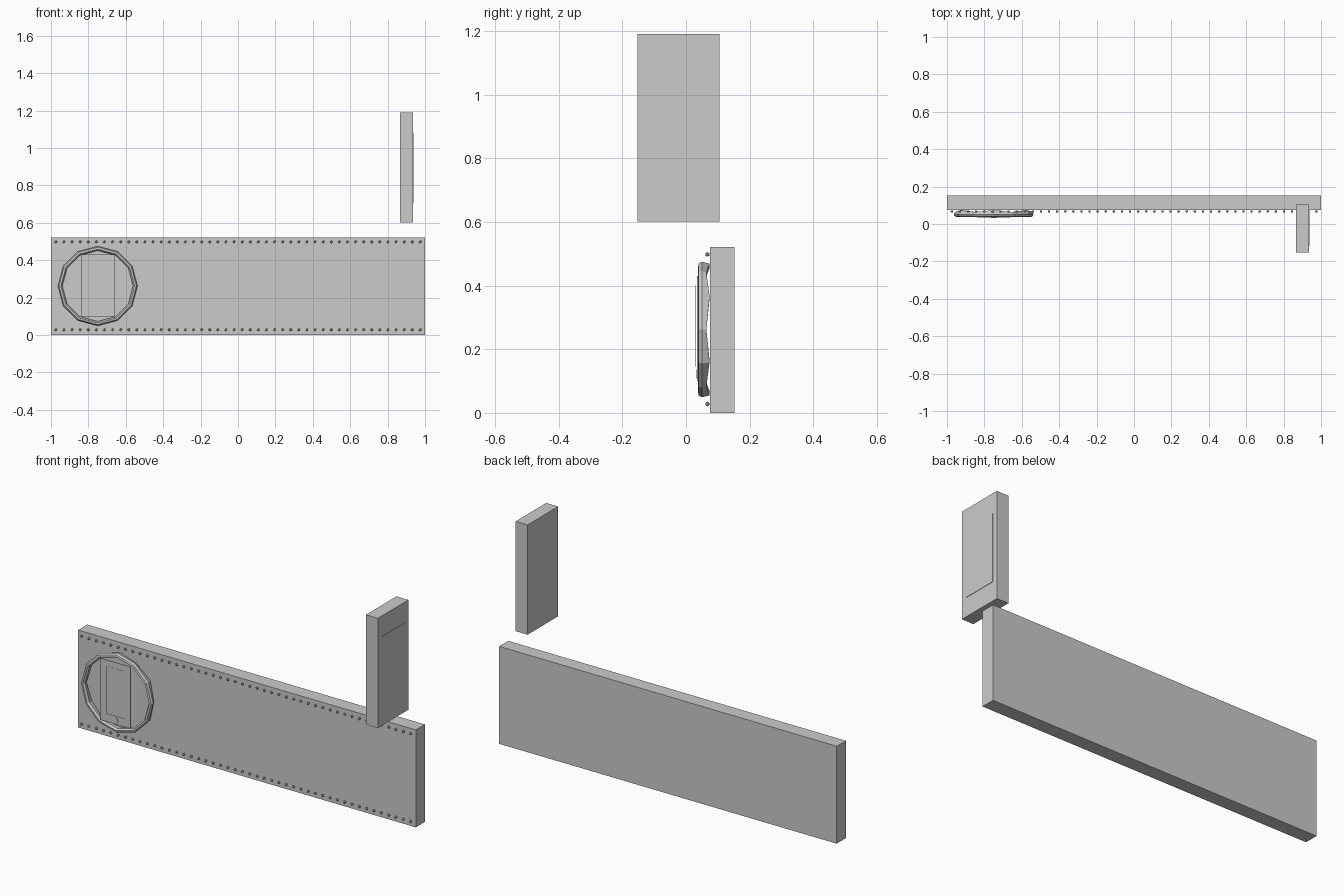
import bpy, bmesh, math
from mathutils import Matrix

if "Cube" in bpy.data.objects:
    bpy.data.objects.remove(bpy.data.objects["Cube"])


def finish(name, bm):
    bmesh.ops.recalc_face_normals(bm, faces=bm.faces)
    mesh = bpy.data.meshes.new(name)
    bm.to_mesh(mesh)
    bm.free()
    obj = bpy.data.objects.new(name, mesh)
    bpy.context.collection.objects.link(obj)
    return obj


def box(name, x, y, z):
    bm = bmesh.new()
    size = [b - a for a, b in (x, y, z)]
    mid = [(a + b) / 2 for a, b in (x, y, z)]
    bmesh.ops.create_cube(bm, size=1, matrix=Matrix.Translation(mid) @ Matrix.Diagonal((*size, 1)))
    return finish(name, bm)


# Long sign board and the projecting side sign with its thin face panel
box("sign_board", (-1, 1), (0.076, 0.153), (0, 0.522))
box("blade_sign", (0.865, 0.936), (-0.153, 0.105), (0.602, 1.19))
box("blade_sign_face", (0.936, 0.938), (-0.12, 0.075), (0.706, 1.08))

# Rows of small lamps along the top and bottom edges
bm = bmesh.new()
COUNT = 46
for z in (0.028, 0.498):
    for i in range(COUNT):
        x = -0.974 + 1.949 * i / (COUNT - 1)
        bmesh.ops.create_icosphere(bm, subdivisions=1, radius=0.0075,
                                   matrix=Matrix.Translation((x, 0.067, z)))
finish("edge_lamps", bm)

# Twelve-sided ring with an uneven back edge
CX, CZ, SIDES = -0.75, 0.262, 12
bm = bmesh.new()
loops = []
for i in range(SIDES):
    a = 2 * math.pi * i / SIDES
    back = 0.074 if i % 2 else 0.064
    section = [(0.213, 0.050), (0.207, 0.040), (0.197, 0.038),
               (0.189, 0.048), (0.193, back), (0.207, back)]
    loops.append([bm.verts.new((CX + r * math.cos(a), y, CZ + r * math.sin(a)))
                  for r, y in section])
for i in range(SIDES):
    p, q = loops[i], loops[(i + 1) % SIDES]
    for j in range(len(p)):
        k = (j + 1) % len(p)
        bm.faces.new((p[j], q[j], q[k], p[k]))
finish("round_frame", bm)

# Thin handset emblem inside the ring: body, screen and button
box("emblem_body", (-0.84, -0.66), (0.035, 0.038), (0.10, 0.43))
box("emblem_screen", (-0.80, -0.69), (0.029, 0.030), (0.145, 0.40))
bm = bmesh.new()
bmesh.ops.create_cone(bm, cap_ends=True, segments=12, radius1=0.014, radius2=0.014, depth=0.002,
                      matrix=Matrix.Translation((-0.75, 0.034, 0.122)) @ Matrix.Rotation(math.pi / 2, 4, 'X'))
finish("emblem_button", bm)
